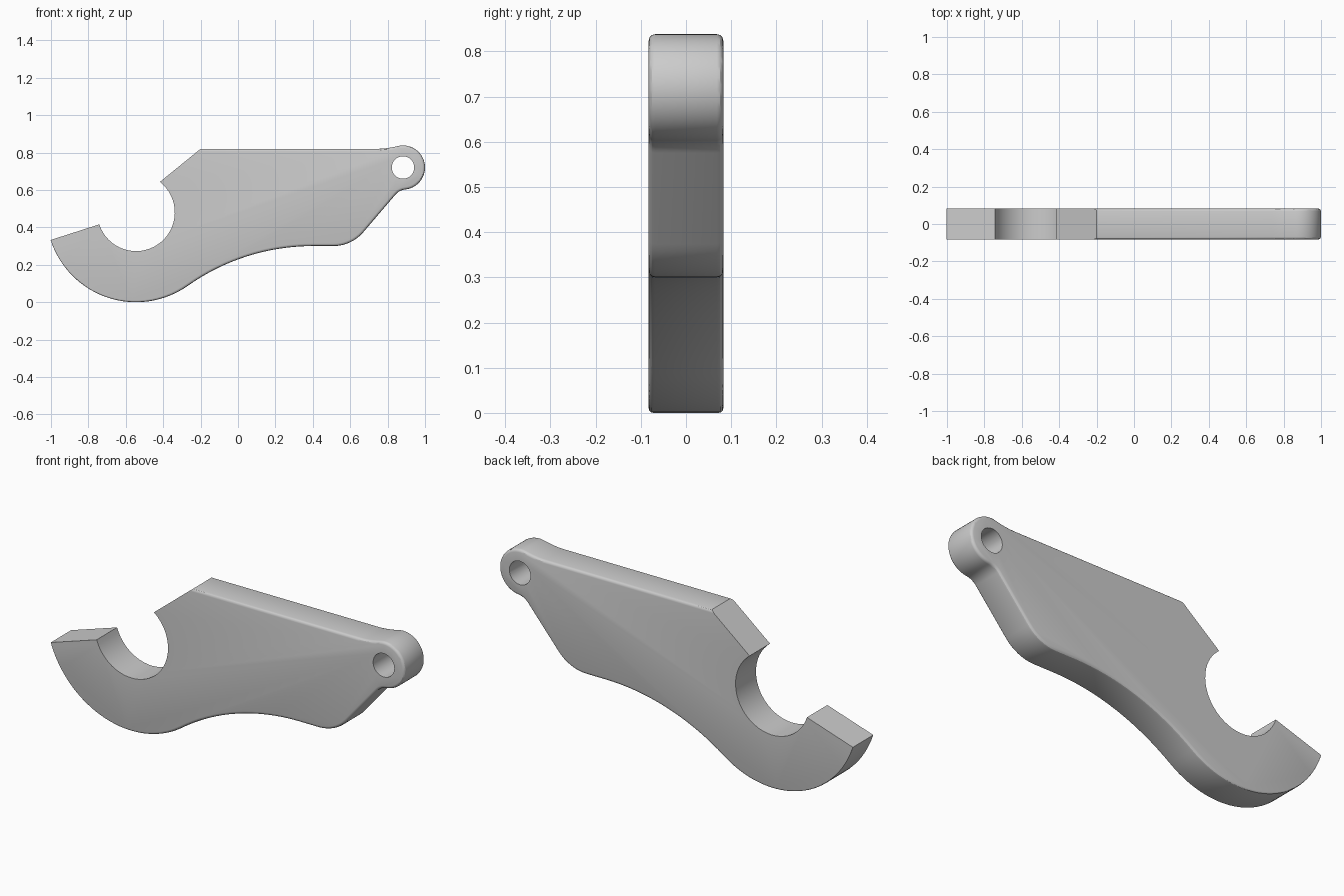
import bpy, bmesh
from math import radians, degrees, sin, cos, atan2, sqrt, pi
from mathutils import Vector

default = bpy.data.objects.get("Cube")
if default:
    bpy.data.objects.remove(default)

HALF = 0.0825                      # half the plate thickness
HOOK, HOOK_R, BORE_R = Vector((-0.545, 0.48)), 0.48, 0.207
EYE, EYE_R, HOLE_R = Vector((0.882, 0.72)), 0.118, 0.06
TOP_Z, BELLY_Z = 0.82, 0.30


def arc(centre, radius, start, end, steps):
    """Points on an arc, angles in degrees."""
    angles = [radians(start + (end - start) * i / steps) for i in range(steps + 1)]
    return [centre + radius * Vector((cos(a), sin(a))) for a in angles]


def heading(a, b):
    return degrees(atan2(b.y - a.y, b.x - a.x))


# Blend from the top edge into the eye
blend_x = 0.74
dx, dz = EYE.x - blend_x, TOP_Z - EYE.y
blend_r = (dx**2 + dz**2 - EYE_R**2) / (2 * (EYE_R - dz))
blend = Vector((blend_x, TOP_Z + blend_r))
eye_start = heading(EYE, blend)

# Rounded chin and the straight slope up to the eye
chin_r, slope = 0.21, 49.5
chin = Vector((0.51, BELLY_Z + chin_r))
along = Vector((cos(radians(slope)), sin(radians(slope))))
outward = Vector((along.y, -along.x))
slope_foot = chin + chin_r * outward

# Small neck fillet under the eye
neck_r = 0.08
rel = EYE - slope_foot
rise = sqrt((neck_r + EYE_R)**2 - (neck_r - rel.dot(outward))**2)
neck = slope_foot + along * (rel.dot(along) - rise) + outward * neck_r
eye_end = heading(EYE, neck)

# Long concave belly, tangent to the hook
belly_x = 0.4
bx, bz = belly_x - HOOK.x, HOOK.y - BELLY_Z
belly_r = (bx**2 + bz**2 - HOOK_R**2) / (2 * (HOOK_R - bz))
belly = Vector((belly_x, BELLY_Z - belly_r))
hook_start = heading(HOOK, belly)

# Outline, clockwise from the shoulder; rounded edges first, crisp hook mouth last
rounded = [Vector((-0.2, TOP_Z))]
rounded += arc(blend, blend_r, -90, eye_start - 180, 6)
rounded += arc(EYE, EYE_R, eye_start, eye_end, 28)[1:]
rounded += arc(neck, neck_r, eye_end + 180, slope + 90, 8)[1:]
rounded += arc(chin, chin_r, slope - 90, -90, 8)
rounded += arc(belly, belly_r, 90, hook_start + 180, 16)
hook_arc = arc(HOOK, HOOK_R, hook_start, -162.1, 32)[1:]
mouth = arc(HOOK, BORE_R, 198, 412, 32)
outline = rounded + hook_arc + mouth

# Plate body
bm = bmesh.new()
weight = bm.edges.layers.float.new("bevel_weight_edge")
front = [bm.verts.new((p.x, -HALF, p.y)) for p in outline]
back = [bm.verts.new((p.x, HALF, p.y)) for p in outline]
bm.faces.new(front)
bm.faces.new(list(reversed(back)))
count = len(outline)
for i in range(count):
    j = (i + 1) % count
    bm.faces.new((front[j], front[i], back[i], back[j]))

# Edge rounding fades out along the hook
for rim in (front, back):
    for i in range(len(rounded) + len(hook_arc) - 1):
        fade = max(0, i + 1 - len(rounded)) / len(hook_arc)
        bm.edges.get((rim[i], rim[i + 1]))[weight] = 1 - fade
bmesh.ops.recalc_face_normals(bm, faces=bm.faces)
mesh = bpy.data.meshes.new("hook_plate")
bm.to_mesh(mesh)
bm.free()
plate = bpy.data.objects.new("hook_plate", mesh)
bpy.context.collection.objects.link(plate)

bevel = plate.modifiers.new("rounded_edges", 'BEVEL')
bevel.limit_method = 'WEIGHT'
bevel.width = 0.014
bevel.segments = 3
bevel.use_clamp_overlap = False

# Pin hole through the eye
bpy.ops.mesh.primitive_cylinder_add(vertices=32, radius=HOLE_R, depth=4 * HALF,
                                    location=(EYE.x, 0, EYE.y), rotation=(pi / 2, 0, 0))
cutter = bpy.context.object
cutter.name = "pin_hole_cutter"
cutter.hide_render = True
hole = plate.modifiers.new("pin_hole", 'BOOLEAN')
hole.object = cutter
hole.solver = 'EXACT'

bpy.ops.object.select_all(action='DESELECT')
plate.select_set(True)
bpy.context.view_layer.objects.active = plate
for name in ("rounded_edges", "pin_hole"):
    bpy.ops.object.modifier_apply(modifier=name)
bpy.data.objects.remove(cutter)
bpy.ops.object.shade_smooth_by_angle(angle=radians(30))
